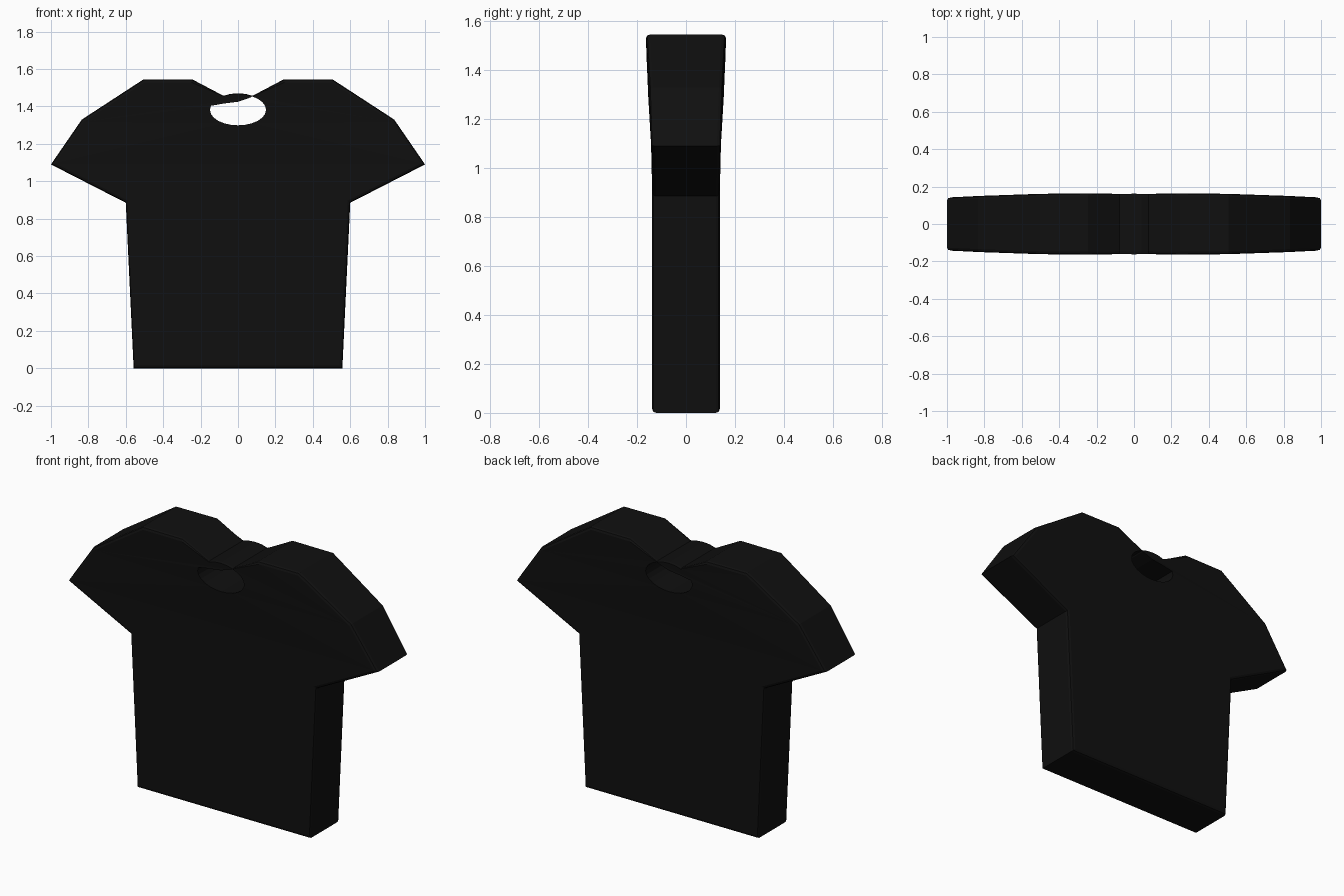
import bpy, bmesh, math
from mathutils import Vector
from mathutils.geometry import tessellate_polygon

if "Cube" in bpy.data.objects:
    bpy.data.objects.remove(bpy.data.objects["Cube"])


def half_depth(p):
    # shirt is slightly thicker toward the neck and shoulders
    t = min(max((p.y - 0.9) / 0.645, 0), 1)
    return 0.138 + 0.027 * t * (1 - 0.45 * p.x ** 2)


def inset(loop, dist):
    # mitred offset of a counter-clockwise loop; thin neck bridge barely moves
    out = []
    for i, p in enumerate(loop):
        a = (p - loop[i - 1]).normalized()
        b = (loop[(i + 1) % len(loop)] - p).normalized()
        na, nb = Vector((-a.y, a.x)), Vector((-b.y, b.x))
        d = 0.002 if abs(p.x) < 0.1 and p.y > 1.4 else dist
        out.append(p + (na + nb) * d / (1 + na.dot(nb)))
    return out


# Right half of the shirt outline from hem to neck, then mirrored
half = [(0.558, 0), (0.6, 0.885), (1.0, 1.09), (0.835, 1.33), (0.505, 1.545),
        (0.245, 1.545), (0.078, 1.457), (0.04, 1.467)]
outline = [Vector(p) for p in half] + [Vector((0, 1.47))]
outline += [Vector((-x, z)) for x, z in reversed(half)]

# Neck opening: elliptical bottom with a sloping band across its top
hole = [Vector((0.15 * math.cos(a), 1.382 + 0.083 * math.sin(a)))
        for a in (math.radians(-195 + i * 15) for i in range(18))]
hole += [Vector((0.07, 1.449)), Vector((0.0, 1.425)), Vector((-0.08, 1.415))]

R = 0.016
cap_outline = inset(outline, R)
mid_outline = inset(outline, R * 0.29)

bm = bmesh.new()


def ring(points, sign, drop):
    return [bm.verts.new((p.x, sign * (half_depth(p) - drop), p.y)) for p in points]


def bridge(a, b):
    n = len(a)
    for i in range(n):
        j = (i + 1) % n
        bm.faces.new((a[i], a[j], b[j], b[i]))


# Front and back panels with rounded rims
sides = []
for s in (-1, 1):
    edge = ring(outline, s, R)
    mid = ring(mid_outline, s, R * 0.29)
    cap = ring(cap_outline, s, 0)
    neck = ring(hole, s, 0)
    bridge(edge, mid)
    bridge(mid, cap)
    verts = cap + neck
    loops = [[p.to_3d() for p in cap_outline], [p.to_3d() for p in hole]]
    for tri in tessellate_polygon(loops):
        bm.faces.new([verts[i] for i in tri])
    sides.append((edge, neck))

# Side walls and neck tunnel
bridge(sides[0][0], sides[1][0])
bridge(sides[0][1], sides[1][1])
bmesh.ops.recalc_face_normals(bm, faces=bm.faces)

mesh = bpy.data.meshes.new("shirt")
bm.to_mesh(mesh)
bm.free()
shirt = bpy.data.objects.new("shirt", mesh)
bpy.context.collection.objects.link(shirt)

# Black cloth
cloth = bpy.data.materials.new("black_cloth")
cloth.diffuse_color = (0.005, 0.005, 0.005, 1)
cloth.use_nodes = True
cloth.node_tree.nodes["Principled BSDF"].inputs["Base Color"].default_value = cloth.diffuse_color
mesh.materials.append(cloth)
